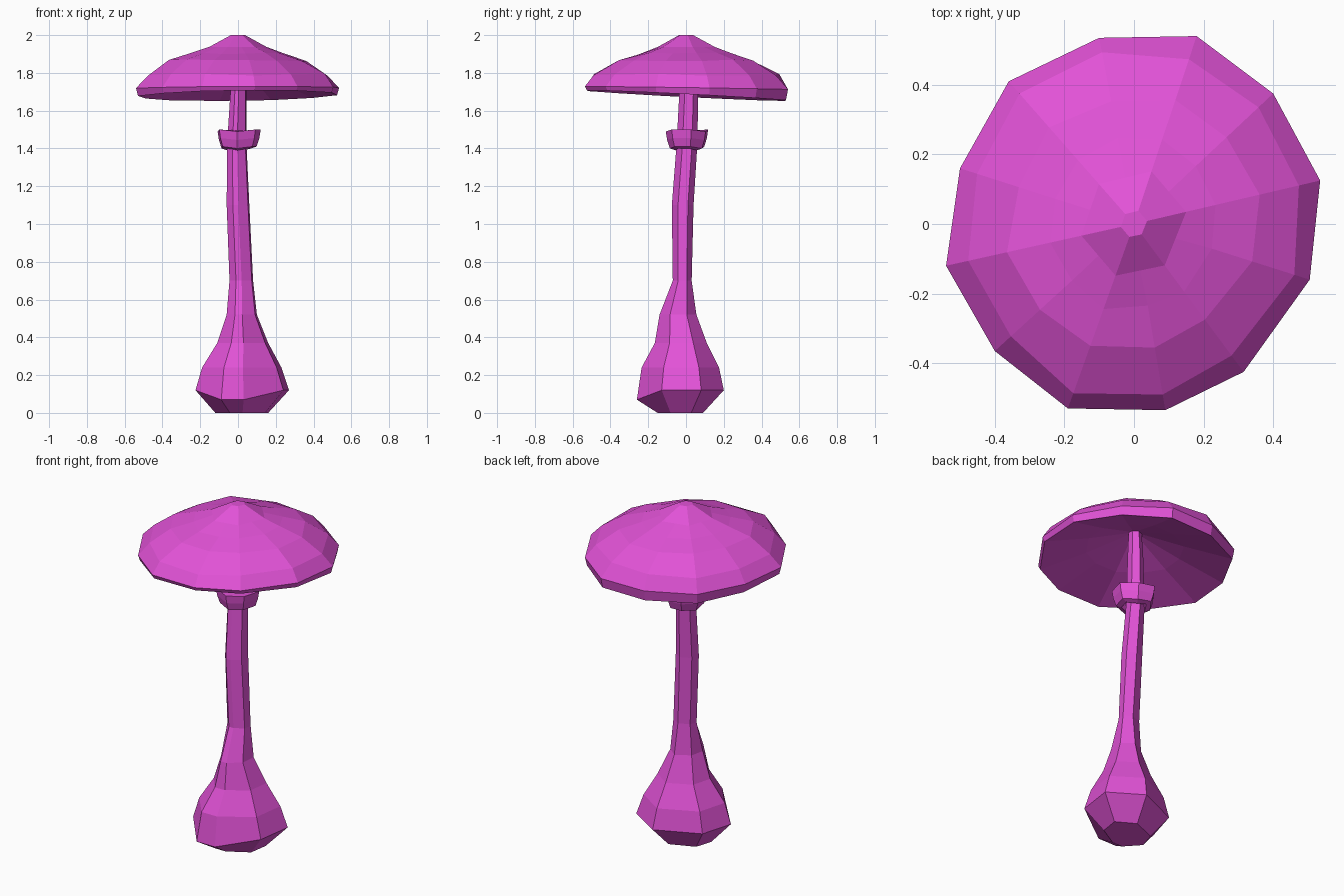
import bpy
import random
from math import cos, sin, tau

random.seed(4)

default = bpy.data.objects.get("Cube")
if default:
    bpy.data.objects.remove(default, do_unlink=True)

# Single flat colour
magenta = bpy.data.materials.new("magenta")
magenta.use_nodes = True
colour = (0.76, 0.085, 0.68, 1)
magenta.diffuse_color = colour
magenta.node_tree.nodes["Principled BSDF"].inputs["Base Color"].default_value = colour


def loft(name, rings, loop=False):
    """Skin a list of equal rings, capping the ends or joining last to first."""
    sides = len(rings[0])
    verts = [point for ring in rings for point in ring]
    faces = []
    count = len(rings)
    for r in range(count if loop else count - 1):
        low, high = r * sides, (r + 1) % count * sides
        for i in range(sides):
            j = (i + 1) % sides
            faces.append((low + i, low + j, high + j, high + i))
    if not loop:
        faces.append(tuple(reversed(range(sides))))
        faces.append(tuple(range((count - 1) * sides, count * sides)))
    mesh = bpy.data.meshes.new(name)
    mesh.from_pydata(verts, [], faces)
    mesh.materials.append(magenta)
    mesh.update()
    obj = bpy.data.objects.new(name, mesh)
    bpy.context.collection.objects.link(obj)
    return obj


# Stem and bulb: an uneven seven-sided section fitted to a box at each height
section = [(-.45, -1), (.03, -1), (.88, -.43), (1, .48), (.23, 1), (-.78, .52), (-1, -.3)]
stem_levels = [  # z, left, right, front, back
    (0, -.12, .16, -.15, .09),
    (.12, -.225, .27, -.26, .2),
    (.24, -.19, .23, -.235, .175),
    (.37, -.11, .16, -.165, .11),
    (.52, -.06, .1, -.14, .055),
    (.7, -.045, .08, -.07, .03),
    (1.1, -.06, .06, -.075, .04),
    (1.42, -.058, .045, -.05, .06),
    (1.7, -.04, .045, -.035, .065),
    (1.87, -.035, .035, -.03, .05),
]
stem_rings = []
for z, left, right, front, back in stem_levels:
    ring = []
    for u, v in section:
        dip = .05 if z == .12 and v == -1 else 0
        x = (left + right) / 2 + u * (right - left) / 2
        y = (front + back) / 2 + v * (back - front) / 2
        ring.append((x, y, z - dip))
    stem_rings.append(ring)
loft("stem", stem_rings)

# Collar: a small ruffled frill around the upper stem
collar_profile = [(.035, 1.46), (.07, 1.4), (.1, 1.41), (.115, 1.455), (.122, 1.5), (.06, 1.495)]
collar_rings = []
for radius, z in collar_profile:
    ring = []
    for i in range(7):
        angle = tau * (i + .2) / 7
        drop = .01 * (i % 2) if radius > .065 else 0
        size = radius - drop
        ring.append((size * cos(angle), .005 + size * sin(angle), z - drop))
    collar_rings.append(ring)
loft("stem_collar", collar_rings, loop=True)

# Cap: hollow twelve-sided dome, from the inner underside out and over to the peak
outline = [(.535, .125), (.4, .375), (.18, .54), (-.1, .535), (-.36, .41), (-.5, .16),
           (-.54, -.12), (-.4, -.365), (-.19, -.53), (.09, -.535), (.315, -.425), (.505, -.16)]
cap_profile = [  # scale, height, share of the sideways tilt
    (.06, 1.855, 0), (.5, 1.765, .4), (.98, 1.68, 1),
    (1, 1.72, .3), (.9, 1.79, 0), (.66, 1.868, 0),
    (.45, 1.905, 0), (.28, 1.938, 0), (.07, 2, 0),
]
cap_rings = []
for scale, height, tilt in cap_profile:
    ring = []
    for x, y in outline:
        # The rim hangs lower at the back, and the dome facets are slightly uneven
        dome = .3 < scale < .95 and height > 1.78
        size = scale * (1 + (random.uniform(-.03, .03) if dome else 0))
        z = height + tilt * (.015 * x - .05 * y)
        z += random.uniform(-.006, .006) if dome else 0
        ring.append((x * size, y * size, z))
    # Flatten alternate corners near the peak so it reads as six facets
    if scale < .3 and height > 1.9:
        for i in range(1, len(ring), 2):
            before, after = ring[i - 1], ring[(i + 1) % len(ring)]
            ring[i] = tuple((a + b) / 2 for a, b in zip(before, after))
    cap_rings.append(ring)
loft("mushroom_cap", cap_rings)
